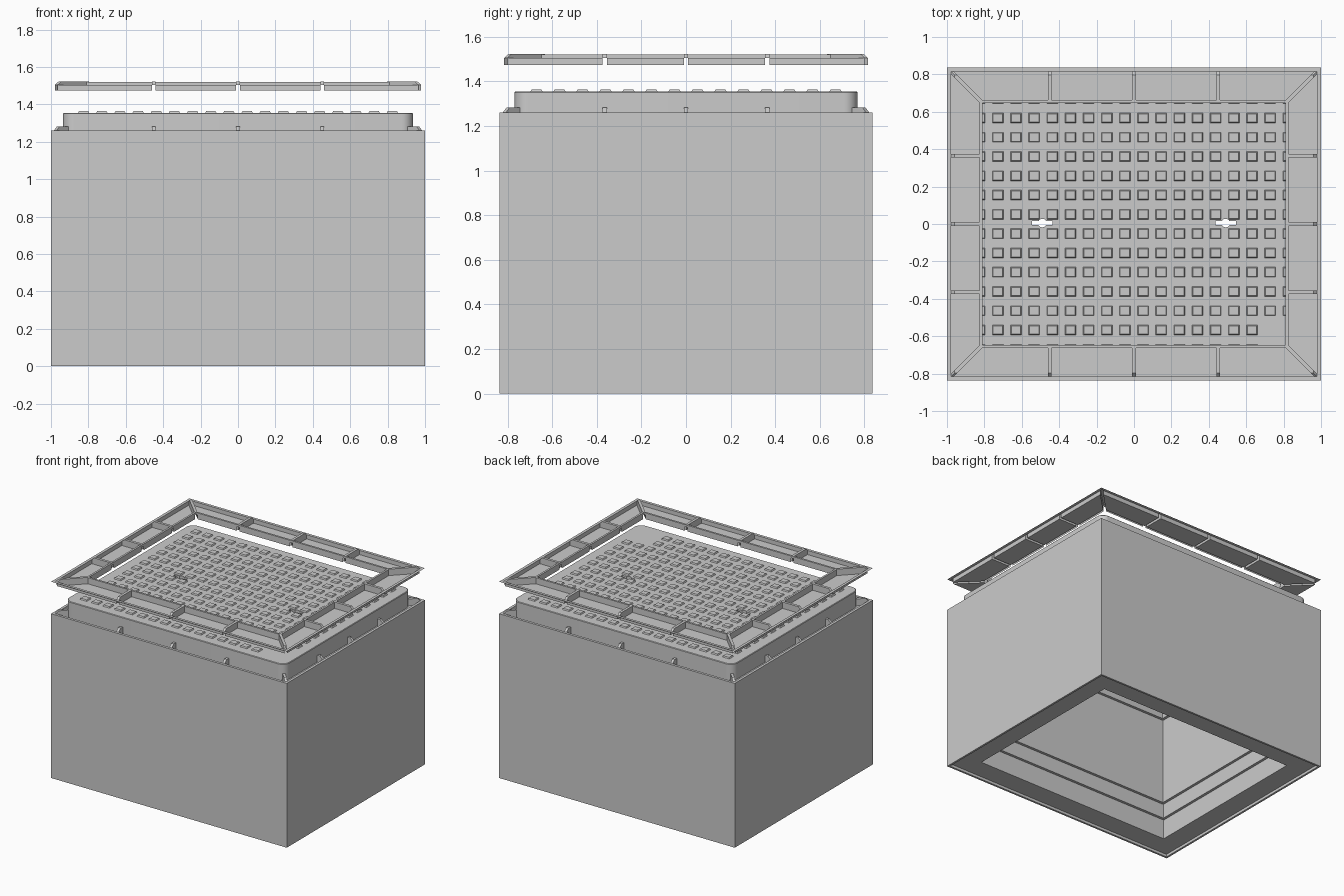
import bpy, bmesh, math
from mathutils import Vector

if "Cube" in bpy.data.objects:
    bpy.data.objects.remove(bpy.data.objects["Cube"])

HX, HY = 1.0, 0.837          # outer half sizes of the chamber
RIB_X, RIB_Y = (-0.45, 0, 0.45), (-0.365, 0, 0.365)
RIB_W = 0.02


def finish(name, bm, smooth=False, normals=True):
    if normals:
        bmesh.ops.recalc_face_normals(bm, faces=bm.faces)
    me = bpy.data.meshes.new(name)
    bm.to_mesh(me)
    bm.free()
    ob = bpy.data.objects.new(name, me)
    bpy.context.collection.objects.link(ob)
    if smooth:
        bpy.ops.object.select_all(action='DESELECT')
        bpy.context.view_layer.objects.active = ob
        ob.select_set(True)
        bpy.ops.object.shade_smooth_by_angle(angle=math.radians(30))
    return ob


def loft(bm, rings, closed_ring, closed_loft):
    vs = [[bm.verts.new(p) for p in r] for r in rings]
    n, m = len(vs), len(vs[0])
    for i in range(n if closed_loft else n - 1):
        a, b = vs[i], vs[(i + 1) % n]
        for j in range(m if closed_ring else m - 1):
            k = (j + 1) % m
            bm.faces.new((a[j], a[k], b[k], b[j]))
    return vs


def prism(bm, bottom, top):
    vs = loft(bm, [bottom, top], True, False)
    bm.faces.new(vs[0][::-1])
    bm.faces.new(vs[1])


def flat(outline, z):
    return [(x, y, z) for x, y in outline]


def rect(cx, cy, hx, hy):
    return [(cx - hx, cy - hy), (cx + hx, cy - hy), (cx + hx, cy + hy), (cx - hx, cy + hy)]


def round_rect(hx, hy, r, seg=8):
    pts = []
    for q, (sx, sy) in enumerate(((1, 1), (-1, 1), (-1, -1), (1, -1))):
        for i in range(seg + 1):
            a = math.pi / 2 * (q + i / seg)
            pts.append((sx * (hx - r) + r * math.cos(a), sy * (hy - r) + r * math.sin(a)))
    return pts


# Chamber walls: (inset, height) profile swept around a rectangle
bm = bmesh.new()
profile = [(0, 0), (0, 1.26), (.02, 1.26), (.02, 1.23), (.23, 1.23), (.23, .94), (.21, .94),
           (.21, .28), (.19, .28), (.19, .17), (.17, .17), (.17, .02), (.015, .02), (.015, 0)]
loft(bm, [flat(rect(0, 0, HX - d, HY - d), z) for d, z in profile], True, True)
finish("chamber_body", bm)

# Locating pegs on the chamber rim
bm = bmesh.new()


def peg(x, y, inward, length):
    d = Vector((*inward, 0)).normalized()
    side = Vector((-d.y, d.x, 0)) * RIB_W / 2
    cut = [(0, 1.228), (0, 1.26), (.024, 1.282), (length, 1.282), (length, 1.228)]
    line = [Vector((x, y, z)) + d * t for t, z in cut]
    prism(bm, [p - side for p in line], [p + side for p in line])


for s in (-1, 1):
    for x in RIB_X:
        peg(x, s * (HY - .02), (0, -s), .06)
    for y in RIB_Y:
        peg(s * (HX - .02), y, (-s, 0), .06)
    for t in (-1, 1):
        peg(s * (HX - .022), t * (HY - .022), (-s, -t), .1)
finish("locating_pegs", bm)

# Cover plate with two key slots
bm = bmesh.new()
outline = round_rect(.935, .768, .06)
inner = round_rect(.931, .764, .056)
vs = loft(bm, [flat(outline, 1.23), flat(outline, 1.351), flat(inner, 1.355)], True, False)
bm.faces.new(vs[0][::-1])
bm.faces.new(vs[-1])
cover = finish("cover_plate", bm)

bm = bmesh.new()
arc = [(.023 * math.cos(math.radians(a)), .023 * math.sin(math.radians(a))) for a in range(30, 151, 15)]
key = [(.055, -.011), (.055, .011)] + arc + [(-.055, .011), (-.055, -.011)] + [(-x, -y) for x, y in arc]
for kx in (-.49, .49):
    pts = [(x + kx, y + .005) for x, y in key]
    prism(bm, flat(pts, 1.1), flat(pts, 1.5))
cutter = finish("key_slot_cutter", bm)
cutter.hide_render = True
mod = cover.modifiers.new("key_slots", 'BOOLEAN')
mod.operation, mod.solver, mod.object = 'DIFFERENCE', 'EXACT', cutter
bpy.ops.object.select_all(action='DESELECT')
bpy.context.view_layer.objects.active = cover
cover.select_set(True)
bpy.ops.object.modifier_apply(modifier=mod.name)
bpy.data.objects.remove(cutter)
bpy.ops.object.shade_smooth_by_angle(angle=math.radians(30))

# Anti-slip studs, leaving a blank patch at one corner and room for the slots
bm = bmesh.new()
for i in range(18):
    for j in range(14):
        x, y = -.825 + i * 1.65 / 17, -.67 + j * 1.34 / 13
        if x > .65 and y < -.5:
            continue
        if abs(abs(x) - .49) < .1 and abs(y) < .04:
            continue
        prism(bm, flat(rect(x, y, .03, .027), 1.354), flat(rect(x, y, .025, .022), 1.364))
finish("cover_studs", bm)

# Raised frame: folded sheet trays between ribs, lofted around the perimeter
LOW = [(0, 1.505), (.022, 1.505), (.022, 1.473), (.175, 1.473), (.175, 1.52), (.19, 1.52), (.19, 1.473)]
HIGH = [(0, 1.505), (.022, 1.505), (.04, 1.522), (.175, 1.522), (.175, 1.522), (.19, 1.522), (.19, 1.505)]
stations = []
m = RIB_W * .71
for side in range(4):
    along, out = (HX, HY) if side % 2 == 0 else (HY, HX)
    ribs = RIB_X if side % 2 == 0 else RIB_Y

    def place(s, d, z):
        a, b = s, -(out - d)
        for _ in range(side):
            a, b = -b, a
        return (a, b, z)

    def at(prof, s=None, end=0, gap=0):
        stations.append([place(s if end == 0 else end * (along - d - gap), d, z) for d, z in prof])

    at(HIGH, end=-1)
    at(HIGH, end=-1, gap=m)
    at(LOW, end=-1, gap=m)
    for r in ribs:
        at(LOW, r - RIB_W / 2)
        at(HIGH, r - RIB_W / 2)
        at(HIGH, r + RIB_W / 2)
        at(LOW, r + RIB_W / 2)
    at(LOW, end=1, gap=m)
    at(HIGH, end=1, gap=m)
bm = bmesh.new()
loft(bm, stations, False, True)
bmesh.ops.remove_doubles(bm, verts=bm.verts, dist=1e-5)
bmesh.ops.dissolve_degenerate(bm, edges=bm.edges, dist=1e-5)
finish("top_frame", bm)
